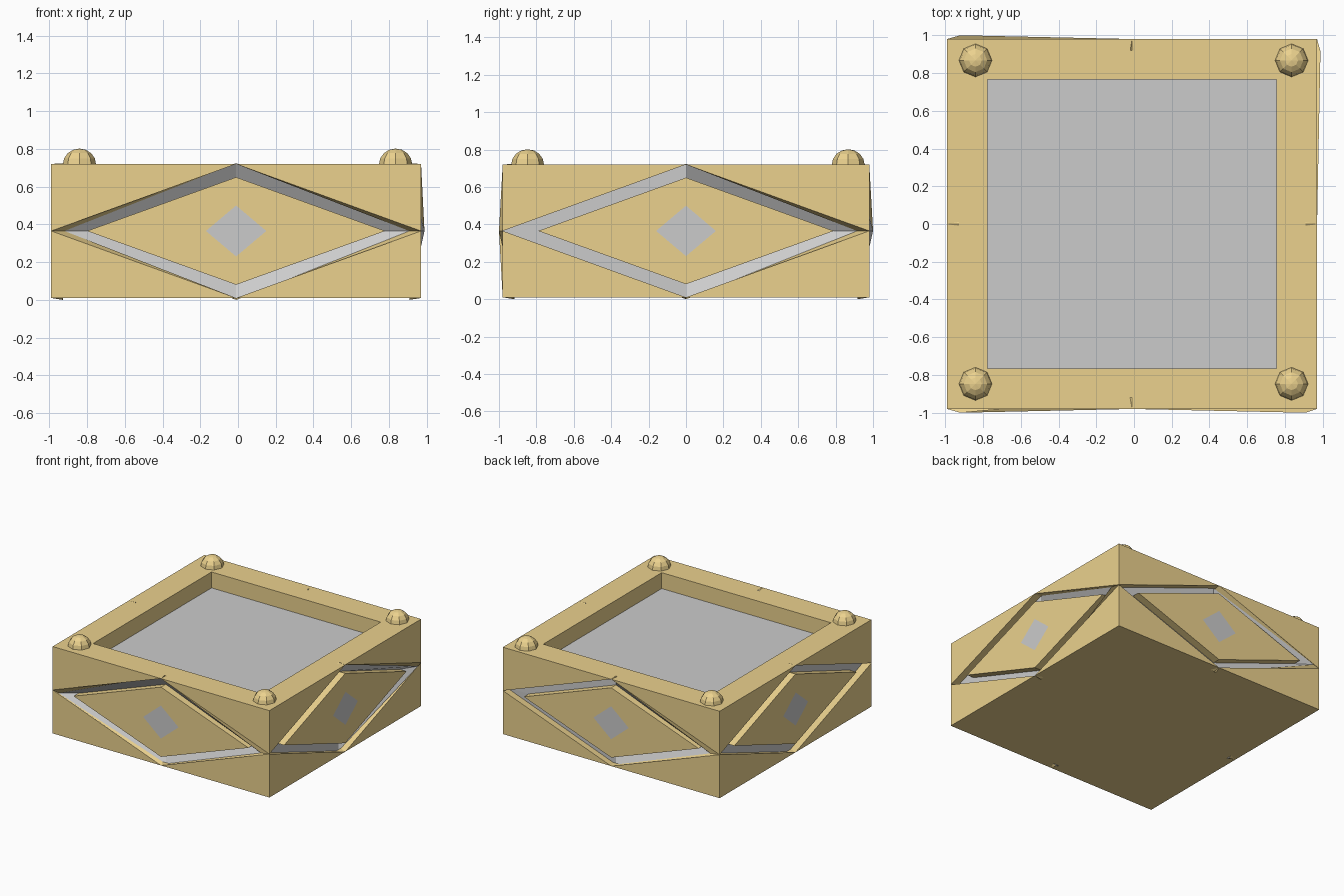
import bpy, bmesh
from mathutils import Vector, Matrix

if "Cube" in bpy.data.objects:
    bpy.data.objects.remove(bpy.data.objects["Cube"])

gold = bpy.data.materials.new("warm_gold")
gold.diffuse_color = (0.83, 0.64, 0.27, 1)
gold.use_nodes = True
gold.node_tree.nodes["Principled BSDF"].inputs["Base Color"].default_value = gold.diffuse_color

X0, X1, Y0, Y1 = -0.99, 0.97, -0.98, 0.98
Z0, Z1, ZM = 0.01, 0.72, 0.365
DEPTH = 0.062      # groove depth
FLOOR = 0.59       # tray floor height


def make(name, polys, mat=None):
    """Object from a list of polygons given as point lists."""
    bm = bmesh.new()
    for p in polys:
        bm.faces.new([bm.verts.new(v) for v in p])
    bmesh.ops.remove_doubles(bm, verts=bm.verts[:], dist=1e-5)
    me = bpy.data.meshes.new(name)
    bm.to_mesh(me)
    bm.free()
    ob = bpy.data.objects.new(name, me)
    bpy.context.collection.objects.link(ob)
    if mat:
        me.materials.append(mat)
    return ob


def at(p, z):
    return Vector((p[0], p[1], z))


def ring(outer, inner):
    """Quads between two matching four-point loops."""
    return [[outer[k], outer[(k + 1) % 4], inner[(k + 1) % 4], inner[k]] for k in range(4)]


def diamond(m, u, half, low, high):
    return [at(m - u * half, ZM), at(m, low), at(m + u * half, ZM), at(m, high)]


corners = [Vector(c) for c in ((X0, Y0, 0), (X1, Y0, 0), (X1, Y1, 0), (X0, Y1, 0))]
# groove floor corners, shared by neighbouring sides
pinch = [(-0.92, -1.0), (0.908, -1.0), (0.988, 0.915), (-0.92, 1.0)]

body, grooves, insets = [], [], []
for i in range(4):
    a, b = corners[i], corners[(i + 1) % 4]
    u = (b - a).normalized()
    n = Vector((u.y, -u.x, 0))
    m = (a + b) / 2
    back = n * DEPTH
    outer = [at(a, ZM), at(m, Z0), at(b, ZM), at(m, Z1)]
    floor_out = [at(pinch[i], ZM), at(m - back, 0.0),
                 at(pinch[(i + 1) % 4], ZM), at(m - back, 0.724)]
    panel = diamond(m, u, 0.79, 0.08, 0.65)
    floor_in = [p - back for p in panel]
    # corner triangles around the diamond
    body += [[at(a, Z0), at(m, Z0), at(a, ZM)], [at(m, Z0), at(b, Z0), at(b, ZM)],
             [at(b, ZM), at(b, Z1), at(m, Z1)], [at(m, Z1), at(a, Z1), at(a, ZM)]]
    # groove walls and raised centre panel
    body += ring(outer, floor_out) + ring(floor_in, panel) + [panel]
    grooves += ring(floor_out, floor_in)
    insets.append([p + n * 0.002 for p in diamond(m, u, 0.16, 0.23, 0.50)])

# underside, top rim and tray walls
inner = [(-0.775, -0.765), (0.755, -0.765), (0.755, 0.765), (-0.775, 0.765)]
rim = [at(p, Z1) for p in inner]
tray = [at(p, FLOOR) for p in inner]
body.append([at(c, Z0) for c in reversed(corners)])
body += ring([at(c, Z1) for c in corners], rim) + ring(rim, tray)

make("box_body", body, gold)
make("diamond_groove_floors", grooves)
make("diamond_insets", insets)
make("tray_floor", [tray])

# faceted knobs on the rim corners
for k, (x, y) in enumerate([(-0.84, -0.847), (0.835, -0.847), (0.835, 0.867), (-0.84, 0.867)]):
    bm = bmesh.new()
    bmesh.ops.create_uvsphere(bm, u_segments=8, v_segments=8, radius=0.088)
    bmesh.ops.delete(bm, geom=[v for v in bm.verts if v.co.z < -0.01], context='VERTS')
    bmesh.ops.transform(bm, verts=bm.verts[:],
                        matrix=Matrix.Translation((x, y, 0.718)) @ Matrix.Diagonal((1, 1, 0.95, 1)))
    me = bpy.data.meshes.new(f"knob_{k + 1}")
    bm.to_mesh(me)
    bm.free()
    me.materials.append(gold)
    bpy.context.collection.objects.link(bpy.data.objects.new(f"knob_{k + 1}", me))
